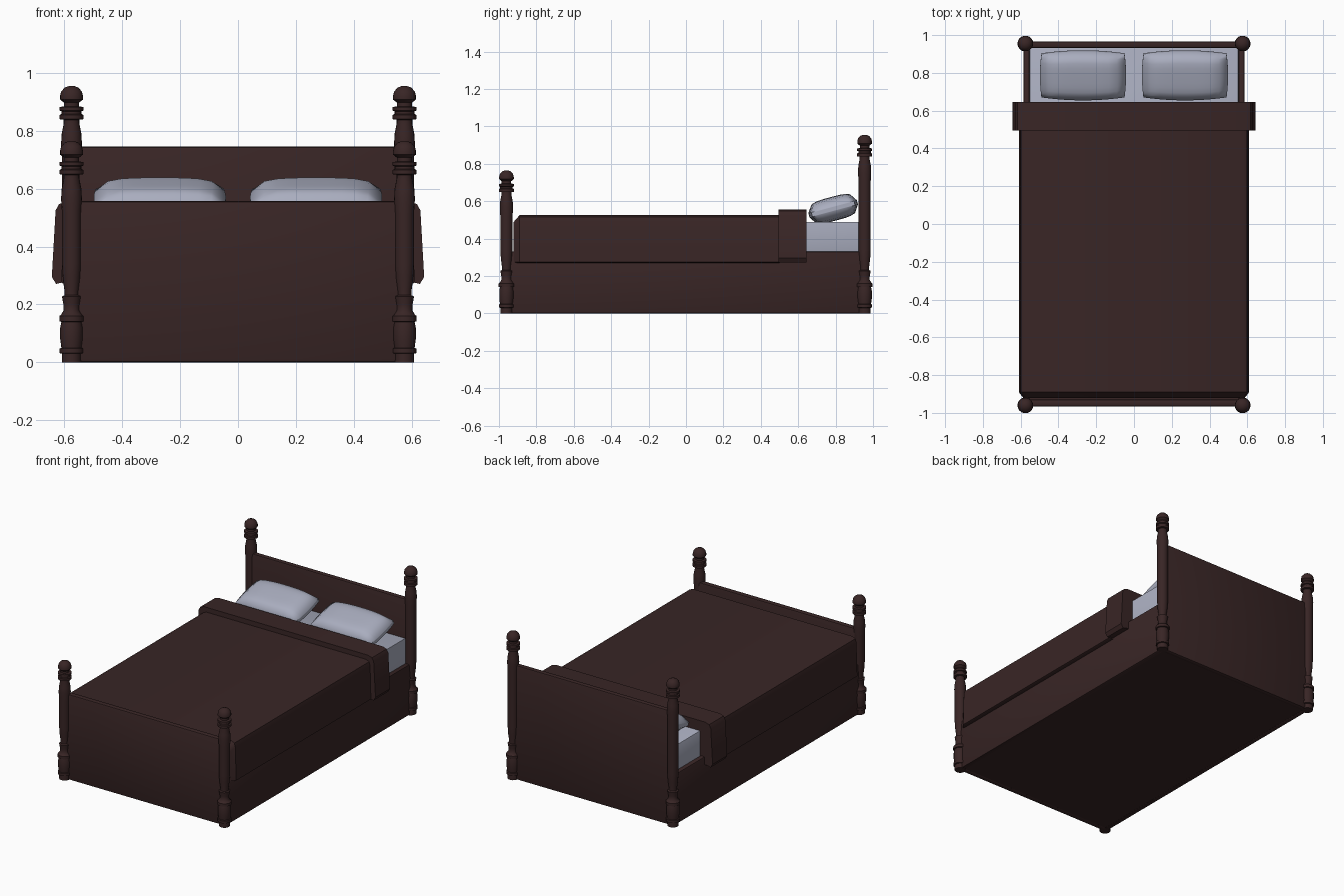
import bpy, bmesh, math
from mathutils import Matrix, Vector

if "Cube" in bpy.data.objects:
    bpy.data.objects.remove(bpy.data.objects["Cube"])


def material(name, rgb):
    m = bpy.data.materials.new(name)
    m.diffuse_color = (*rgb, 1)
    m.use_nodes = True
    m.node_tree.nodes["Principled BSDF"].inputs["Base Color"].default_value = m.diffuse_color
    return m


BROWN = material("dark brown", (0.040, 0.0185, 0.0185))
LINEN = material("pale linen", (0.40, 0.42, 0.52))


def finish(bm, name, mat, angle=35):
    bmesh.ops.recalc_face_normals(bm, faces=bm.faces)
    mesh = bpy.data.meshes.new(name)
    bm.to_mesh(mesh)
    bm.free()
    mesh.materials.append(mat)
    ob = bpy.data.objects.new(name, mesh)
    bpy.context.collection.objects.link(ob)
    bpy.ops.object.select_all(action='DESELECT')
    ob.select_set(True)
    bpy.context.view_layer.objects.active = ob
    bpy.ops.object.shade_smooth_by_angle(angle=math.radians(angle))
    return ob


def box(name, lo, hi, mat, bevel=0.0):
    lo, hi = Vector(lo), Vector(hi)
    bm = bmesh.new()
    bmesh.ops.create_cube(bm, size=1, matrix=Matrix.Translation((lo + hi) / 2)
                          @ Matrix.Diagonal((*(hi - lo), 1)))
    if bevel:
        bmesh.ops.bevel(bm, geom=bm.edges[:], offset=bevel, segments=2,
                        profile=0.5, affect='EDGES')
    return finish(bm, name, mat)


def lathe(name, profile, x, y, mat, sides=18):
    bm = bmesh.new()
    rings = [[bm.verts.new((x + r * math.cos(a * math.tau / sides),
                            y + r * math.sin(a * math.tau / sides), z))
              for a in range(sides)] for r, z in profile]
    for a, b in zip(rings, rings[1:]):
        for i in range(sides):
            j = (i + 1) % sides
            bm.faces.new((a[i], a[j], b[j], b[i]))
    bm.faces.new(rings[0])
    bm.faces.new(rings[-1])
    return finish(bm, name, mat)


def loft(name, sections, mat):
    """sections: list of (y, half outline as (x, z)), mirrored in x."""
    bm = bmesh.new()
    rings = []
    for y, half in sections:
        outline = half + [(-x, z) for x, z in reversed(half)]
        rings.append([bm.verts.new((x, y, z)) for x, z in outline])
    n = len(rings[0])
    for a, b in zip(rings, rings[1:]):
        for i in range(n):
            j = (i + 1) % n
            bm.faces.new((a[i], a[j], b[j], b[i]))
    bm.faces.new(rings[0])
    bm.faces.new(rings[-1])
    return finish(bm, name, mat)


# Turned posts: shared foot, then a shaft and finial set by height
LOWER = [(.033, 0), (.033, .03), (.041, .032), (.041, .048), (.035, .05),
         (.039, .08), (.039, .12), (.035, .14), (.042, .142), (.042, .16),
         (.036, .165), (.027, .18), (.028, .20), (.033, .228), (.024, .232),
         (.024, .245), (.030, .29), (.033, .34)]
UPPER = [(.033, -.25), (.036, -.20), (.034, -.165), (.027, -.13), (.027, -.117),
         (.041, -.115), (.041, -.10), (.034, -.097), (.034, -.088),
         (.041, -.085), (.041, -.073), (.026, -.071), (.026, -.058),
         (.040, -.047), (.040, -.036), (.036, -.020), (.024, -.006), (.008, 0)]
for label, y, top in (("head", .955, .955), ("foot", -.96, .765)):
    for side, x in (("left", -.575), ("right", .575)):
        lathe(f"{label}_post_{side}", LOWER + [(r, top + z) for r, z in UPPER],
              x, y, BROWN)

# Boards, rails and base
box("headboard", (-.575, .932, 0), (.575, .967, .745), BROWN, .010)
box("footboard", (-.575, -.967, 0), (.575, -.930, .557), BROWN, .010)
for side, s in (("left", -1), ("right", 1)):
    xs = sorted((s * .553, s * .586))
    box(f"side_rail_{side}", (xs[0], -.95, 0), (xs[1], .95, .33), BROWN, .008)
box("base", (-.56, -.94, .003), (.56, .94, .30), BROWN)

# Mattress
box("mattress", (-.553, -.88, .29), (.553, .934, .49), LINEN, .006)

# Blanket with a sloped foot end, and its turned-back fold
full = [(.60, .27), (.61, .275), (.604, .49), (.597, .515), (.575, .525)]
low = [(.57, .27), (.585, .275), (.58, .46), (.575, .48), (.56, .488)]
loft("blanket", [(-.922, low), (-.89, full), (.50, full)], BROWN)
fold = [(.60, .278), (.628, .271), (.643, .295), (.630, .525), (.618, .547),
        (.590, .556)]
loft("blanket_fold", [(.495, fold), (.645, fold)], BROWN)


# Pillows: cushions with pinched corners, leaning on the headboard
def pillow(name, cx):
    bm = bmesh.new()
    bmesh.ops.create_cube(bm, size=2)
    bmesh.ops.subdivide_edges(bm, edges=bm.edges[:], cuts=9, use_grid_fill=True)
    for v in bm.verts:
        u, w, t = v.co
        puff = max(0, (1 - u ** 4) * (1 - w ** 4)) ** .5
        x = .228 * u * (1 - .035 * w * w)
        y = .134 * w * (1 - .12 * u * u)
        v.co = (x, y, t * (.012 + .052 * puff))
    bmesh.ops.transform(bm, verts=bm.verts, matrix=Matrix.Translation((cx, .787, .559))
                        @ Matrix.Rotation(math.radians(15), 4, 'X'))
    return finish(bm, name, LINEN, 60)


pillow("pillow_left", -.27)
pillow("pillow_right", .27)
